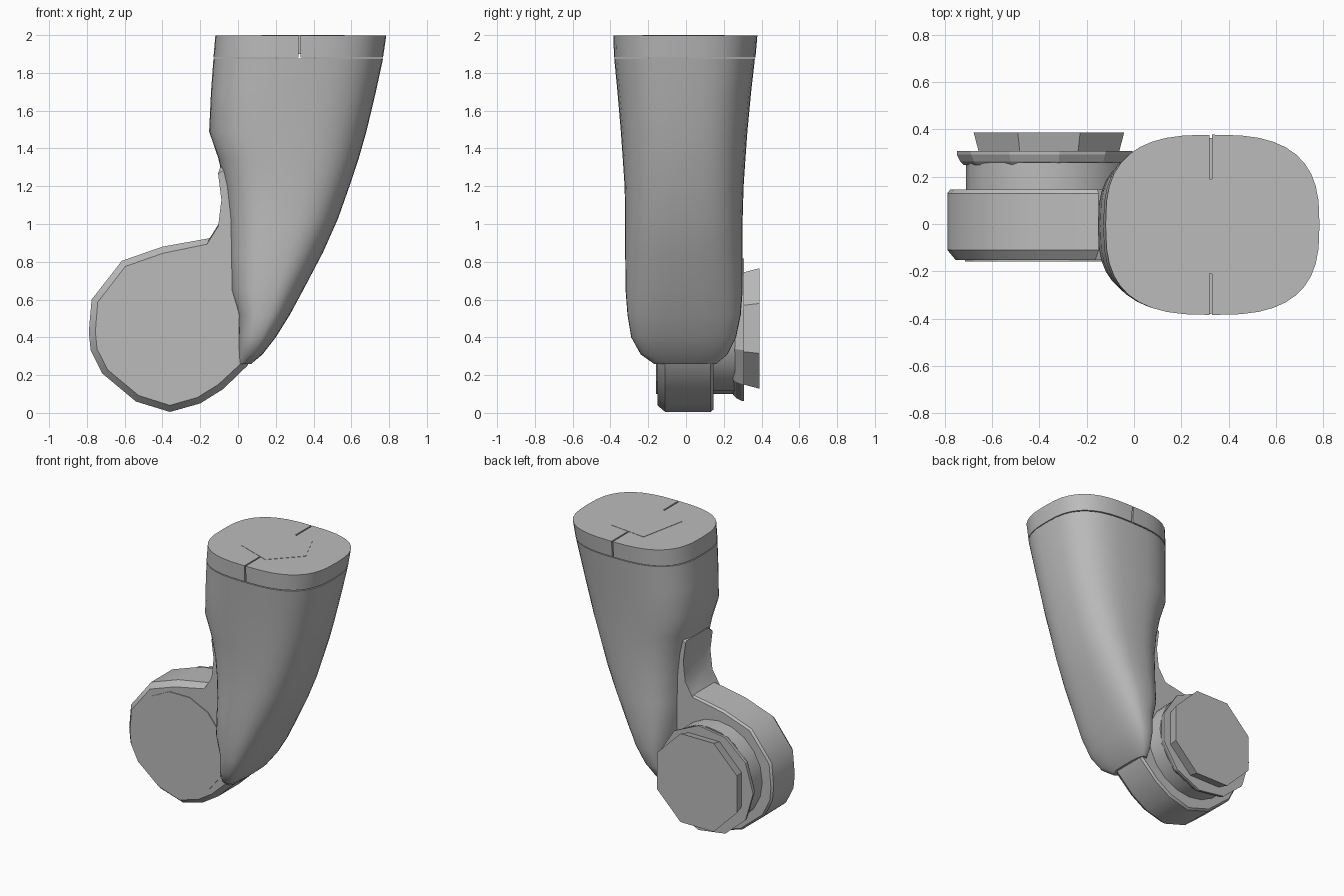
import bpy
import bmesh
import math
from mathutils import Vector

cube = bpy.data.objects.get("Cube")
if cube:
    bpy.data.objects.remove(cube, do_unlink=True)

grey = bpy.data.materials.new("plain_grey")
grey.use_nodes = True
grey.diffuse_color = (0.5, 0.5, 0.5, 1)
grey.node_tree.nodes["Principled BSDF"].inputs["Base Color"].default_value = (0.5, 0.5, 0.5, 1)


def finish(name, bm, angle=0):
    bmesh.ops.recalc_face_normals(bm, faces=bm.faces)
    mesh = bpy.data.meshes.new(name)
    bm.to_mesh(mesh)
    bm.free()
    mesh.materials.append(grey)
    obj = bpy.data.objects.new(name, mesh)
    bpy.context.collection.objects.link(obj)
    if angle:
        bpy.ops.object.select_all(action='DESELECT')
        obj.select_set(True)
        bpy.context.view_layer.objects.active = obj
        bpy.ops.object.shade_smooth_by_angle(angle=math.radians(angle))
    return obj


def loft(rings):
    """Closed skin through rings that have equal point counts."""
    bm = bmesh.new()
    loops = [[bm.verts.new(p) for p in ring] for ring in rings]
    for a, b in zip(loops, loops[1:]):
        for i in range(len(a)):
            j = (i + 1) % len(a)
            bm.faces.new((a[i], a[j], b[j], b[i]))
    bm.faces.new(loops[0])
    bm.faces.new(loops[-1])
    return bm


def rounded_section(z, x0, x1, y0, y1, count=40, power=2 / 2.8):
    pts = []
    for i in range(count):
        t = 2 * math.pi * i / count
        c, s = math.cos(t), math.sin(t)
        pts.append(((x0 + x1) / 2 + (x1 - x0) / 2 * math.copysign(abs(c) ** power, c),
                    (y0 + y1) / 2 + (y1 - y0) / 2 * math.copysign(abs(s) ** power, s), z))
    return pts


def disc_ring(x, z, y, radius, sides, phase=0.0):
    turns = [2 * math.pi * (i + phase) / sides for i in range(sides)]
    return [(x + radius * math.cos(t), y, z + radius * math.sin(t)) for t in turns]


# Curved, tapering arm
sections = [
    (0.26, 0.0, 0.07, -0.17, 0.16),
    (0.31, 0.0, 0.13, -0.24, 0.22),
    (0.40, 0.0, 0.20, -0.29, 0.265),
    (0.52, 0.0, 0.275, -0.31, 0.29),
    (0.65, -0.04, 0.345, -0.32, 0.30),
    (0.85, -0.045, 0.45, -0.322, 0.30),
    (1.03, -0.05, 0.53, -0.322, 0.30),
    (1.20, -0.07, 0.59, -0.325, 0.305),
    (1.35, -0.105, 0.64, -0.335, 0.315),
    (1.49, -0.153, 0.68, -0.345, 0.325),
    (1.70, -0.143, 0.73, -0.363, 0.345),
    (1.876, -0.13, 0.768, -0.38, 0.365),
]
finish("arm", loft([rounded_section(*s) for s in sections]), 35)

# Lid in two halves with a narrow slit between them
for name, side in (("lid_left", 1), ("lid_right", -1)):
    bm = loft([rounded_section(1.882, -0.13, 0.768, -0.381, 0.368),
               rounded_section(1.998, -0.12, 0.785, -0.385, 0.378)])
    cut = bmesh.ops.bisect_plane(bm, geom=bm.verts[:] + bm.edges[:] + bm.faces[:],
                                 plane_co=(0.325 + side * 0.005, 0, 0),
                                 plane_no=(-side, 0, 0), clear_outer=True)
    edges = [e for e in cut["geom_cut"] if isinstance(e, bmesh.types.BMEdge)]
    bmesh.ops.holes_fill(bm, edges=edges)
    finish(name, bm, 35)

# Five-sided insert in the lid
pentagon = [(0.195, 0.205), (0.47, 0.175), (0.565, -0.035), (0.38, -0.23), (0.125, -0.14)]
finish("lid_insert", loft([[(x, y, z) for x, y in pentagon] for z in (1.9, 2.0)]))

# Hub body with a web that runs up into the arm
outline = [(-0.79, 0.43), (-0.775, 0.6), (-0.615, 0.805), (-0.4, 0.88), (-0.15, 0.925),
           (-0.09, 1.02), (-0.075, 1.16), (-0.095, 1.3), (0.1, 1.4), (0.15, 0.5),
           (0.05, 0.25), (-0.08, 0.125), (-0.2, 0.05), (-0.36, 0.005), (-0.54, 0.06),
           (-0.72, 0.21), (-0.78, 0.33)]
centre = Vector((-0.37, 0.43))


def inward(point, amount):
    p = Vector(point)
    return p + (centre - p).normalized() * amount


rings = []
for y, inset in ((0.145, 0.012), (0.13, 0.0), (-0.11, 0.0), (-0.152, 0.035)):
    rings.append([(p.x, y, p.y) for p in (inward(q, inset) for q in outline)])
finish("hub_body", loft(rings), 35)

# Thin face plate on the front of the hub
finish("hub_face", loft([disc_ring(-0.355, 0.45, y, 0.36, 14) for y in (-0.15, -0.158)]))

# Stacked neck, flange and faceted cap at the back
finish("hub_neck", loft([disc_ring(-0.36, 0.45, y, 0.35, 20) for y in (0.14, 0.26)]), 30)
finish("hub_flange", loft([disc_ring(-0.37, 0.44, y, r, 11, 0.5)
                           for y, r in ((0.25, 0.35), (0.265, 0.365), (0.295, 0.38), (0.308, 0.38))]))
finish("hub_cap", loft([disc_ring(-0.36, 0.447, y, r, 8, 0.5)
                        for y, r in ((0.30, 0.32), (0.388, 0.345))]))
